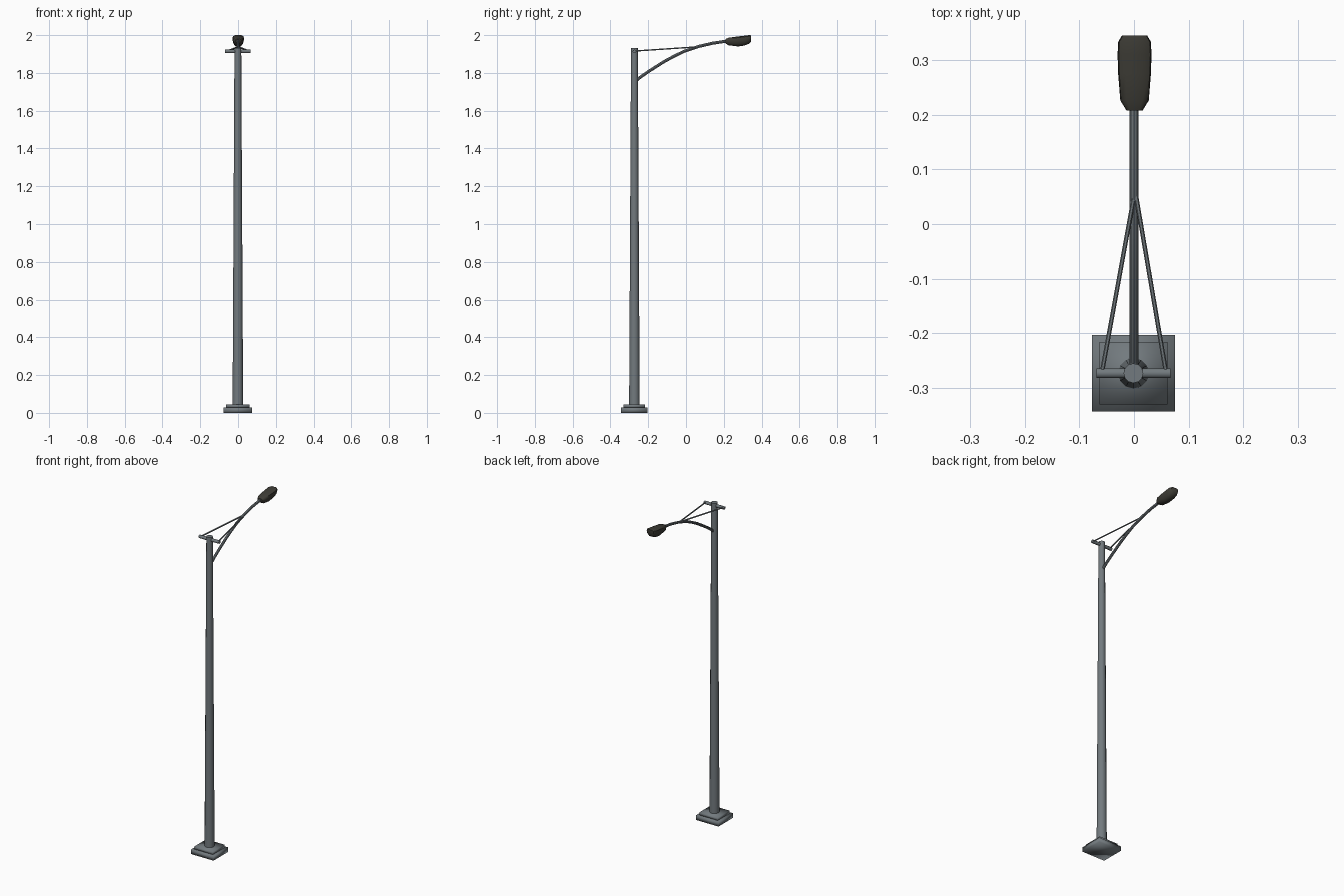
import bpy, bmesh, math
from mathutils import Vector

if "Cube" in bpy.data.objects:
    bpy.data.objects.remove(bpy.data.objects["Cube"])


def material(name, rgb):
    m = bpy.data.materials.new(name)
    m.diffuse_color = (*rgb, 1)
    m.use_nodes = True
    m.node_tree.nodes["Principled BSDF"].inputs["Base Color"].default_value = m.diffuse_color
    return m


STEEL = material("grey_steel", (0.17, 0.195, 0.21))
DARK = material("dark_lamp_housing", (0.048, 0.046, 0.037))


def skin(name, rings, mat, angle=40):
    """Bridge equal-sized rings of points and cap both ends."""
    bm = bmesh.new()
    loops = [[bm.verts.new(p) for p in r] for r in rings]
    n = len(loops[0])
    for a, b in zip(loops, loops[1:]):
        for i in range(n):
            j = (i + 1) % n
            bm.faces.new((a[i], a[j], b[j], b[i]))
    bm.faces.new(loops[0][::-1])
    bm.faces.new(loops[-1])
    bmesh.ops.recalc_face_normals(bm, faces=bm.faces)
    me = bpy.data.meshes.new(name)
    bm.to_mesh(me)
    bm.free()
    me.materials.append(mat)
    ob = bpy.data.objects.new(name, me)
    bpy.context.collection.objects.link(ob)
    bpy.ops.object.select_all(action='DESELECT')
    ob.select_set(True)
    bpy.context.view_layer.objects.active = ob
    bpy.ops.object.shade_smooth_by_angle(angle=math.radians(angle))
    return ob


def tube(name, path, radii, sides, mat):
    """Round bar swept along a path, one radius per point."""
    pts = [Vector(p) for p in path]
    rings = []
    for i, p in enumerate(pts):
        t = (pts[min(i + 1, len(pts) - 1)] - pts[max(i - 1, 0)]).normalized()
        ref = Vector((1, 0, 0)) if abs(t.x) < 0.7 else Vector((0, 0, 1))
        v = t.cross(ref).normalized()
        u = v.cross(t)
        rings.append([p + radii[i] * (u * math.cos(a) + v * math.sin(a))
                      for a in (2 * math.pi * k / sides for k in range(sides))])
    return skin(name, rings, mat)


def rect(hx, hy, z, cy=-0.273):
    return [(sx * hx - 0.001, cy + sy * hy, z)
            for sx, sy in ((-1, -1), (1, -1), (1, 1), (-1, 1))]


# stepped base plates
skin("base_plate", [rect(0.076, 0.07, 0), rect(0.076, 0.07, 0.028)], STEEL, 180)
skin("base_step", [rect(0.062, 0.057, 0.026), rect(0.062, 0.057, 0.045)], STEEL, 180)

# tapered pole
PY = -0.273
tube("pole", [(-0.001, PY, 0.04), (-0.001, PY, 1.932)], [0.028, 0.018], 12, STEEL)

# crossbar and its two stays
tube("crossbar", [(-0.069, PY, 1.914), (0.067, PY, 1.914)], [0.0095] * 2, 10, STEEL)
for side, name in ((-1, "left_stay"), (1, "right_stay")):
    tube(name, [(side * 0.058, PY + 0.005, 1.916), (0.002, 0.062, 1.938)],
         [0.004] * 2, 6, STEEL)

# curved arm
arm = [(-0.27, 1.755), (-0.235, 1.782), (-0.193, 1.811), (-0.114, 1.861),
       (-0.06, 1.890), (-0.008, 1.915), (0.071, 1.941), (0.14, 1.957), (0.22, 1.969)]
tube("curved_arm", [(0, y, z) for y, z in arm], [0.008] * len(arm), 8, STEEL)

# lamp head: sections of (y, half width, top z, bottom z)
sections = [(0.208, 0.015, 1.979, 1.956), (0.226, 0.026, 1.986, 1.946),
            (0.275, 0.030, 1.993, 1.940), (0.310, 0.031, 1.997, 1.945),
            (0.333, 0.030, 2.000, 1.954), (0.345, 0.023, 1.999, 1.966)]
rings = []
for y, w, top, bot in sections:
    h = top - bot
    half = [(0.55, top), (0.93, top - 0.12 * h), (1.0, top - 0.38 * h),
            (0.82, top - 0.75 * h), (0.45, bot)]
    rings.append([(0.001 + k * w, y, z) for k, z in half] +
                 [(0.001 - k * w, y, z) for k, z in reversed(half)])
skin("lamp_head", rings, DARK, 50)
